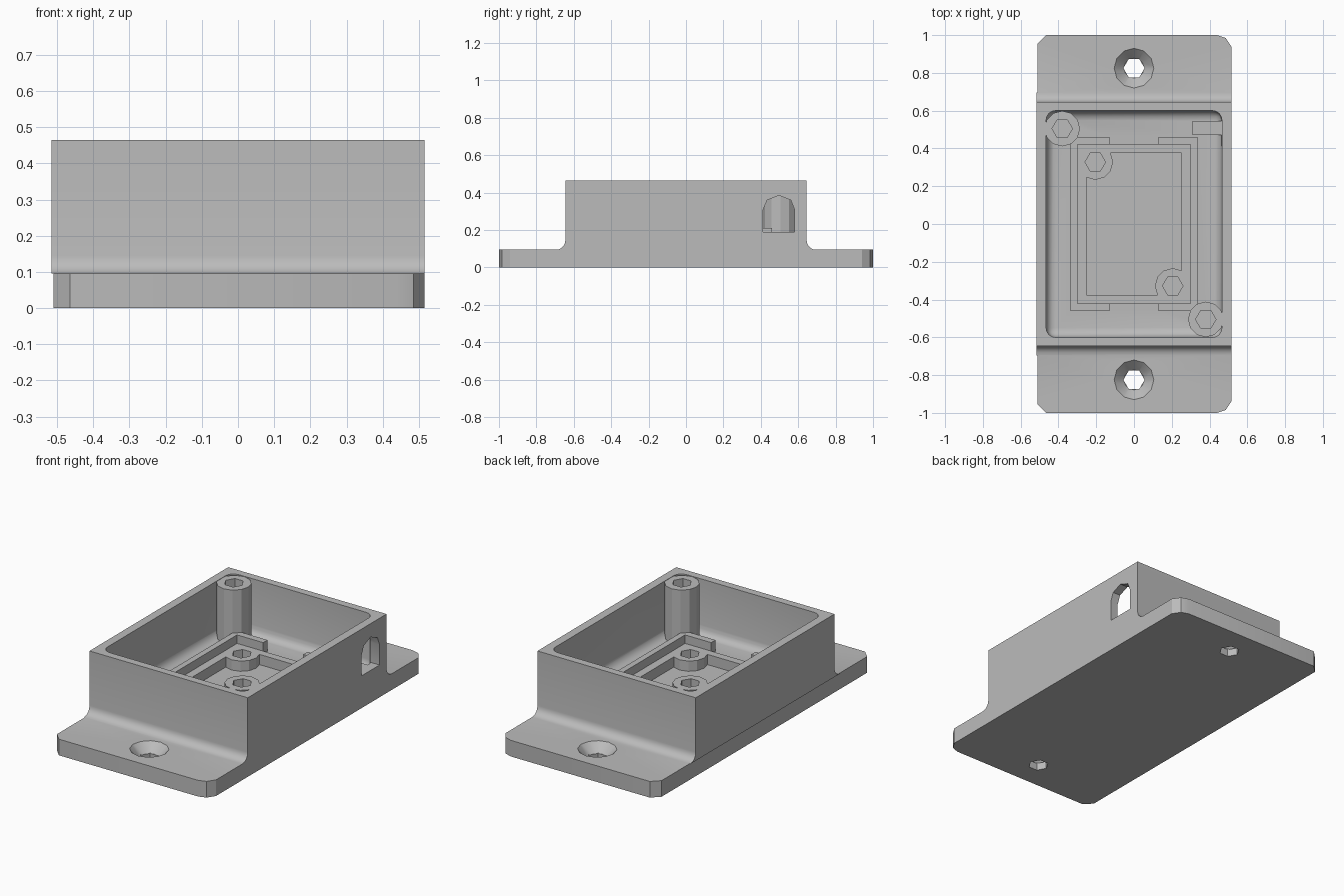
import bpy, bmesh, math
from mathutils import Vector

cube = bpy.data.objects.get("Cube")
if cube:
    bpy.data.objects.remove(cube, do_unlink=True)

grey = bpy.data.materials.new("mid grey")
grey.use_nodes = True
grey.diffuse_color = (0.5, 0.5, 0.5, 1)
grey.node_tree.nodes["Principled BSDF"].inputs["Base Color"].default_value = (0.5, 0.5, 0.5, 1)


def finish(bm, name):
    bmesh.ops.recalc_face_normals(bm, faces=bm.faces[:])
    mesh = bpy.data.meshes.new(name)
    bm.to_mesh(mesh)
    bm.free()
    mesh.materials.append(grey)
    obj = bpy.data.objects.new(name, mesh)
    bpy.context.collection.objects.link(obj)
    return obj


def prism(name, points, depth):
    """Extrude a closed outline along a vector."""
    bm = bmesh.new()
    face = bm.faces.new([bm.verts.new(p) for p in points])
    new = bmesh.ops.extrude_face_region(bm, geom=[face], use_keep_orig=True)["geom"]
    bmesh.ops.translate(bm, vec=Vector(depth), verts=[v for v in new if isinstance(v, bmesh.types.BMVert)])
    return finish(bm, name)


def box(name, x, y, z0, z1, centre=(0, 0)):
    cx, cy = centre
    outline = [(cx + sx * x, cy + sy * y, z0) for sx, sy in ((-1, -1), (1, -1), (1, 1), (-1, 1))]
    return prism(name, outline, (0, 0, z1 - z0))


def tube(name, centre, r0, r1, z0, z1, sides):
    """Cone or cylinder standing on z0."""
    bm = bmesh.new()
    rings = []
    for r, z in ((r0, z0), (r1, z1)):
        rings.append([bm.verts.new((centre[0] + r * math.cos(2 * math.pi * i / sides),
                                    centre[1] + r * math.sin(2 * math.pi * i / sides), z))
                      for i in range(sides)])
        bm.faces.new(rings[-1])
    for i in range(sides):
        j = (i + 1) % sides
        bm.faces.new((rings[0][i], rings[0][j], rings[1][j], rings[1][i]))
    return finish(bm, name)


def combine(target, other, operation):
    mod = target.modifiers.new("combine", 'BOOLEAN')
    mod.operation = operation
    mod.solver = 'EXACT'
    mod.object = other
    bpy.context.view_layer.objects.active = target
    bpy.ops.object.modifier_apply(modifier=mod.name)
    bpy.data.objects.remove(other, do_unlink=True)


def add(target, other):
    combine(target, other, 'UNION')


def cut(target, other):
    combine(target, other, 'DIFFERENCE')


FLANGE, TOP, FLOOR, LEDGE, POCKET = 0.095, 0.465, 0.145, 0.16, 0.1

# Mounting plate with clipped corners
half = [(0.515, 0.94), (0.485, 0.985), (0.44, 1), (-0.465, 1), (-0.51, 0.955)]
outline = half + [(x, -y) for x, y in reversed(half)]
housing = prism("housing", [(x, y, 0) for x, y in outline], (0, 0, FLANGE))

# Box walls with a concave fillet down to the plate
side = [(0.695 - 0.05 * math.sin(a), FLANGE + 0.05 - 0.05 * math.cos(a))
        for a in (math.pi / 2 * i / 5 for i in range(6))] + [(0.645, TOP)]
profile = side + [(-y, z) for y, z in reversed(side)]
add(housing, prism("walls", [(-0.515, y, z) for y, z in profile], (1.03, 0, 0)))

# Rounded cavity
bm = bmesh.new()
bmesh.ops.create_cube(bm, size=1)
for v in bm.verts:
    v.co = (v.co.x * 0.93, v.co.y * 1.2, FLOOR if v.co.z < 0 else 0.7)
edges = [e for e in bm.edges if min(v.co.z for v in e.verts) < 0.5]
bmesh.ops.bevel(bm, geom=edges, offset=0.05, segments=4, profile=0.5, affect='EDGES')
cut(housing, finish(bm, "cavity"))

# Raised frame, open in the middle of both ends, around a ledge
frame = box("frame", 0.335, 0.46, 0.05, 0.21)
cut(frame, box("frame_inside", 0.3, 0.42, 0, 0.5))
cut(frame, box("frame_gap", 0.13, 0.6, 0, 0.5))
add(housing, frame)
add(housing, box("ledge", 0.3, 0.42, 0.05, LEDGE))
cut(housing, box("pocket", 0.252, 0.375, POCKET, 0.5))

# Cable pad and arched side opening
add(housing, box("cable_pad", 0.085, 0.037, 0.1, 0.19, (0.395, 0.508)))
arch = [(0.413, 0.19), (0.58, 0.19), (0.58, 0.31), (0.56, 0.36),
        (0.497, 0.385), (0.434, 0.36), (0.413, 0.31)]
cut(housing, prism("arch", [(0.44, y, z) for y, z in arch], (0.2, 0, 0)))

# Diagonal pairs of screw posts with hexagonal holes
for s in (1, -1):
    for centre, base, top, depth in (((-0.38 * s, 0.505 * s), 0.1, TOP - 0.002, 0.3),
                                     ((-0.205 * s, 0.328 * s), 0.05, LEDGE, 0.1)):
        add(housing, tube("post", centre, 0.094, 0.094, base, top, 12))
        cut(housing, tube("post_hole", centre, 0.054, 0.054, top - depth, top + 0.1, 6))

    # Countersunk mounting holes
    centre = (0, 0.825 * s)
    cut(housing, tube("mount_hole", centre, 0.056, 0.056, -0.1, 0.2, 6))
    cut(housing, tube("countersink", centre, 0.053, 0.115, 0.043, FLANGE + 0.01, 12))

# Smooth only the fillets
bpy.ops.object.select_all(action='DESELECT')
housing.select_set(True)
bpy.context.view_layer.objects.active = housing
bpy.ops.object.shade_smooth_by_angle(angle=math.radians(25))
